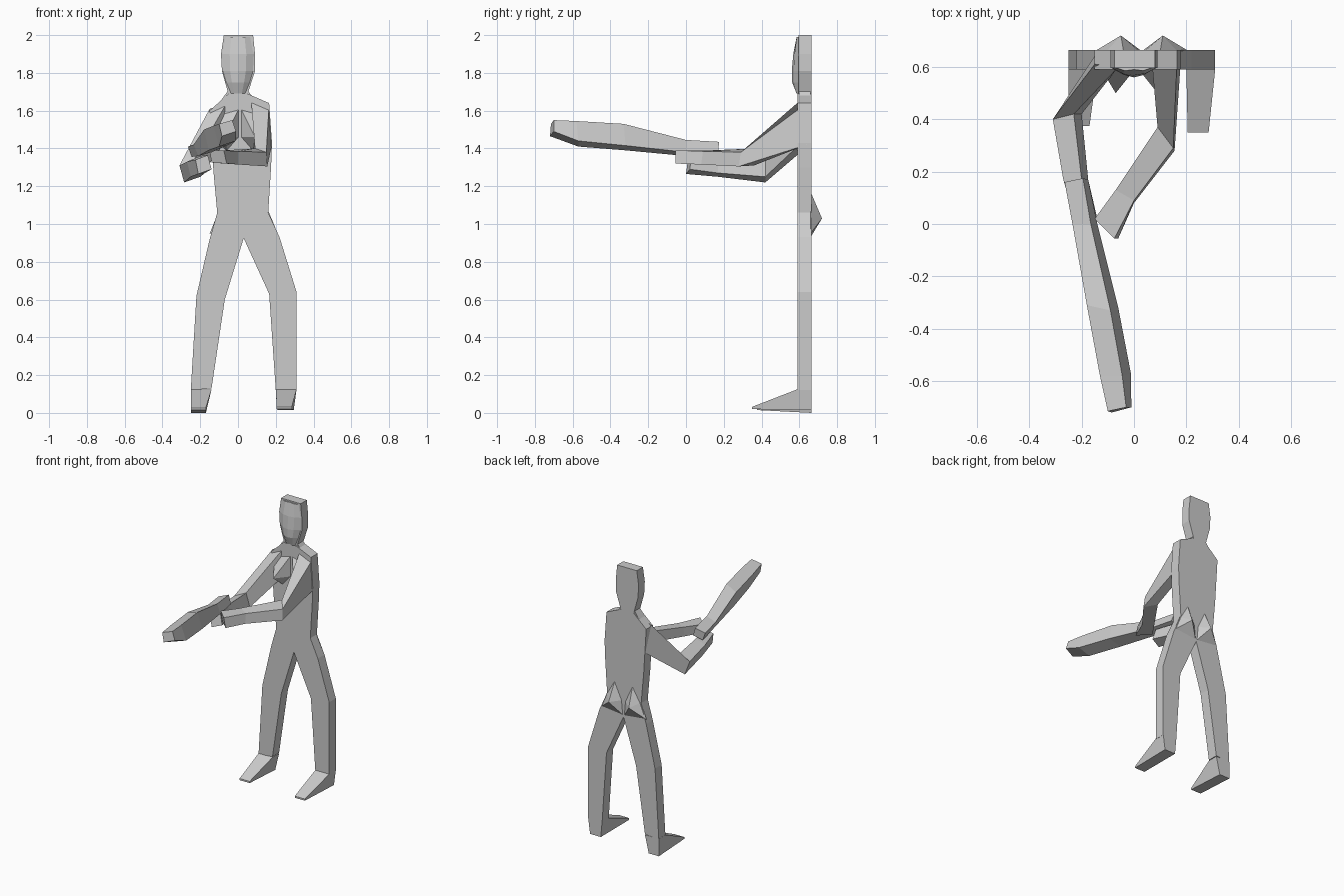
import bpy


def mesh(name, verts, faces):
    me = bpy.data.meshes.new(name)
    me.from_pydata(verts, [], faces)
    me.update()
    ob = bpy.data.objects.new(name, me)
    bpy.context.collection.objects.link(ob)
    bpy.context.view_layer.objects.active = ob
    for o in bpy.context.selected_objects:
        o.select_set(False)
    ob.select_set(True)
    bpy.ops.object.mode_set(mode='EDIT')
    bpy.ops.mesh.select_all(action='SELECT')
    bpy.ops.mesh.normals_make_consistent(inside=False)
    bpy.ops.object.mode_set(mode='OBJECT')
    return ob


def slab(name, outline, y0=0.59, y1=0.665):
    """Extrude a front-view outline from y0 to y1."""
    n = len(outline)
    verts = [(x, y, z) for y in (y0, y1) for x, z in outline]
    faces = [tuple(range(n)), tuple(range(2 * n - 1, n - 1, -1))]
    faces += [(i, (i + 1) % n, n + (i + 1) % n, n + i) for i in range(n)]
    return mesh(name, verts, faces)


def loft(name, rings):
    """Join equal rings of points with flat sides and closed ends."""
    n = len(rings[0])
    verts = [p for r in rings for p in r]
    faces = [tuple(range(n)), tuple(range(len(verts) - n, len(verts)))]
    for k in range(len(rings) - 1):
        for i in range(n):
            j = (i + 1) % n
            faces.append((k * n + i, k * n + j, k * n + n + j, k * n + n + i))
    return mesh(name, verts, faces)


def spike(name, base, tip):
    """Pyramid from a base loop to a point."""
    n = len(base)
    return mesh(name, base + [tip],
                [tuple(range(n))] + [(i, (i + 1) % n, n) for i in range(n)])


# Torso and legs
slab("torso_and_legs", [
    (-0.05, 1.69), (-0.15, 1.60), (-0.14, 1.44), (-0.13, 1.28), (-0.11, 1.06),
    (-0.15, 0.92), (-0.22, 0.62), (-0.25, 0.12), (-0.14, 0.13), (-0.07, 0.60),
    (0.03, 0.925), (0.165, 0.63), (0.20, 0.12), (0.31, 0.12), (0.31, 0.64),
    (0.22, 0.93), (0.16, 1.06), (0.175, 1.30), (0.18, 1.43), (0.165, 1.64),
    (0.05, 1.69)])

# Head with faceted face
slab("head", [(-0.075, 2.0), (-0.09, 1.90), (-0.085, 1.81), (-0.05, 1.685),
              (0.05, 1.685), (0.09, 1.81), (0.09, 1.90), (0.08, 2.0)], 0.595)
loft("face", [[(-w, 0.597, z), (-w * 0.5, (0.597 + y) / 2 - 0.008, z), (0, y, z),
               (w * 0.5, (0.597 + y) / 2 - 0.008, z), (w, 0.597, z)]
              for w, y, z in [(0.07, 0.59, 1.99), (0.088, 0.568, 1.90), (0.083, 0.56, 1.81),
                              (0.065, 0.562, 1.75), (0.04, 0.59, 1.69)]])

# Feet: wedges running forward to a thin toe
for side, x0, x1, h0, h1, t0, t1, toe, z in [
        ("right", -0.25, -0.14, -0.25, -0.17, -0.25, -0.17, 0.375, 0.015),
        ("left", 0.20, 0.31, 0.21, 0.295, 0.205, 0.285, 0.35, 0.02)]:
    zb = 0 if side == "right" else 0.015
    mesh(side + "_foot",
         [(x0, 0.59, 0.125), (x1, 0.59, 0.125), (x1, 0.665, 0.125), (x0, 0.665, 0.125),
          (t0, toe, z), (t1, toe, z), (h1, 0.665, zb), (h0, 0.665, zb),
          (t0, toe, z + 0.012), (t1, toe, z + 0.012)],
         [(0, 1, 2, 3), (0, 1, 9, 8), (8, 9, 5, 4), (4, 5, 6, 7),
          (2, 3, 7, 6), (1, 2, 6, 5, 9), (0, 3, 7, 4, 8)])

# Buttocks and chest: mirrored low pyramids about the body's middle
for s, side in ((-1, "right"), (1, "left")):
    c = 0.03
    spike(side + "_buttock",
          [(c, 0.66, 0.93), (c + s * 0.18, 0.66, 0.95), (c + s * 0.135, 0.66, 1.06),
           (c + s * 0.07, 0.66, 1.17), (c + s * 0.01, 0.66, 1.04)],
          (c + s * 0.08, 0.72, 1.03))
    c = 0.01
    spike(side + "_chest",
          [(c, 0.60, 1.62), (c + s * 0.14, 0.60, 1.58), (c + s * 0.13, 0.60, 1.44),
           (c + s * 0.07, 0.60, 1.38), (c, 0.60, 1.46)],
          (c + s * 0.08, 0.50, 1.46))

# Arms: shoulder, elbow, wrist, hand
loft("left_arm", [
    [(0.07, 0.60, 1.65), (0.165, 0.64, 1.64), (0.18, 0.64, 1.42), (0.10, 0.60, 1.42)],
    [(0.09, 0.37, 1.40), (0.15, 0.29, 1.38), (0.155, 0.28, 1.305), (0.10, 0.36, 1.31)],
    [(-0.07, 0.13, 1.39), (0.0, 0.09, 1.385), (0.0, 0.08, 1.315), (-0.07, 0.12, 1.32)],
    [(-0.15, 0.02, 1.39), (-0.075, -0.055, 1.39), (-0.06, -0.055, 1.32), (-0.14, 0.02, 1.325)]])
loft("right_arm", [
    [(-0.15, 0.61, 1.61), (-0.06, 0.60, 1.64), (-0.08, 0.60, 1.42), (-0.135, 0.665, 1.43)],
    [(-0.31, 0.40, 1.31), (-0.23, 0.42, 1.345), (-0.20, 0.42, 1.25), (-0.285, 0.42, 1.22)],
    [(-0.27, 0.17, 1.33), (-0.20, 0.17, 1.36), (-0.175, 0.17, 1.27), (-0.25, 0.17, 1.25)],
    [(-0.225, 0.01, 1.34), (-0.16, 0.03, 1.365), (-0.14, 0.02, 1.29), (-0.21, 0.0, 1.265)]])

# Bat: slim handle widening to a blunt end
loft("bat", [
    [(-0.265, 0.16, 1.41), (-0.195, 0.175, 1.435), (-0.175, 0.17, 1.375), (-0.245, 0.16, 1.355)],
    [(-0.235, 0.0, 1.42), (-0.165, 0.0, 1.445), (-0.14, 0.0, 1.38), (-0.21, 0.0, 1.36)],
    [(-0.18, -0.31, 1.50), (-0.09, -0.33, 1.53), (-0.06, -0.32, 1.415), (-0.155, -0.32, 1.39)],
    [(-0.13, -0.58, 1.52), (-0.045, -0.58, 1.545), (-0.012, -0.57, 1.44), (-0.10, -0.57, 1.41)],
    [(-0.10, -0.715, 1.53), (-0.03, -0.70, 1.55), (-0.01, -0.70, 1.49), (-0.085, -0.72, 1.465)]])

# Neck
loft("neck", [
    [(-0.10, 0.595, 1.64), (0.10, 0.595, 1.64), (0.10, 0.66, 1.64), (-0.10, 0.66, 1.64)],
    [(-0.05, 0.60, 1.71), (0.05, 0.60, 1.71), (0.05, 0.66, 1.71), (-0.05, 0.66, 1.71)]])
